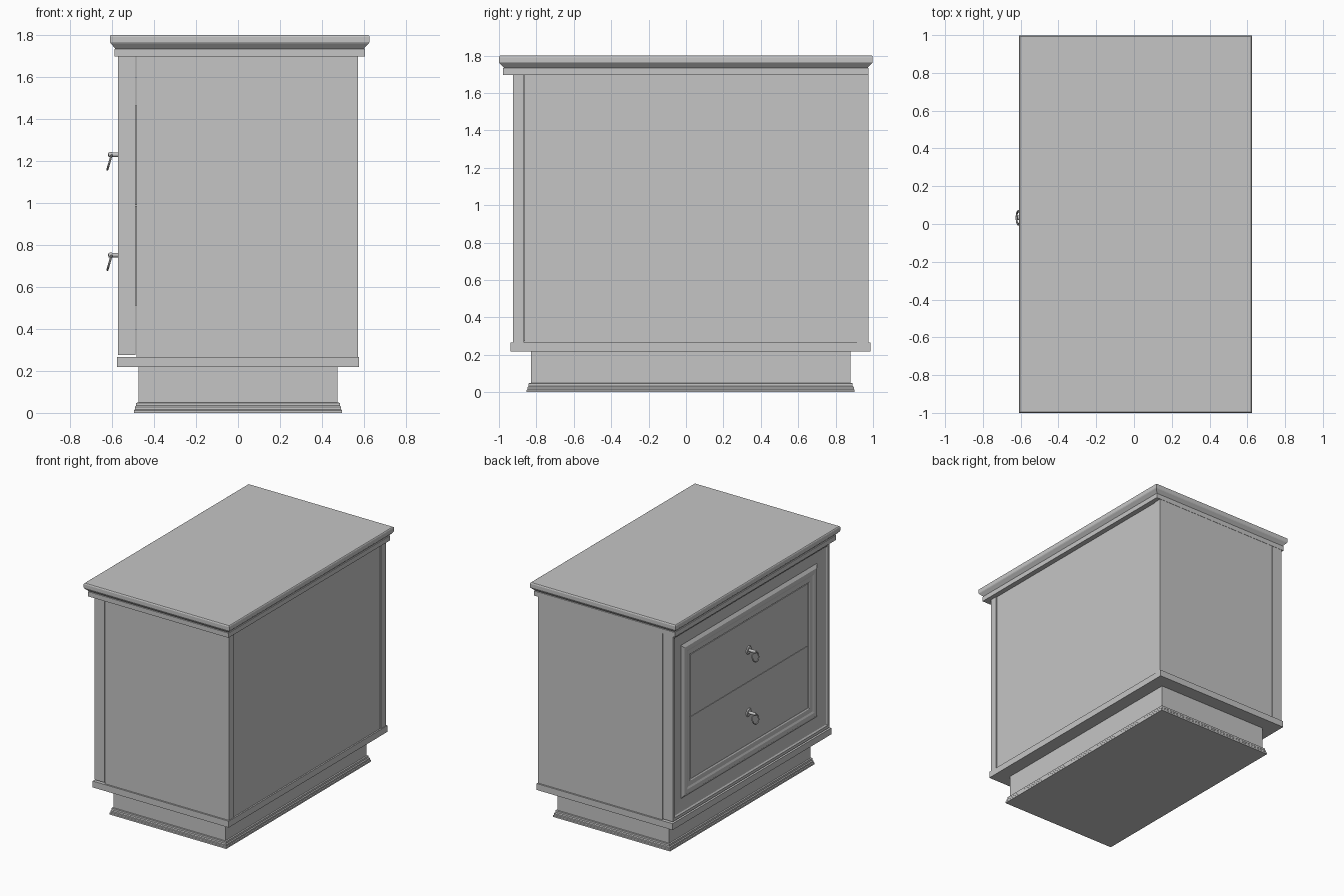
import bpy, bmesh, math
from mathutils import Vector, Matrix

if "Cube" in bpy.data.objects:
    bpy.data.objects.remove(bpy.data.objects["Cube"])

grey = bpy.data.materials.new("warm_grey")
grey.diffuse_color = (0.56, 0.56, 0.56, 1)
grey.use_nodes = True
grey.node_tree.nodes["Principled BSDF"].inputs["Base Color"].default_value = grey.diffuse_color
CY = 0.025  # centre line of the cabinet body


def make(name, bm, smooth=False):
    bmesh.ops.recalc_face_normals(bm, faces=bm.faces)
    me = bpy.data.meshes.new(name)
    bm.to_mesh(me)
    bm.free()
    me.materials.append(grey)
    ob = bpy.data.objects.new(name, me)
    bpy.context.collection.objects.link(ob)
    if smooth:
        bpy.ops.object.select_all(action='DESELECT')
        ob.select_set(True)
        bpy.context.view_layer.objects.active = ob
        bpy.ops.object.shade_smooth_by_angle(angle=math.radians(40))
    return ob


def loft(name, rings, closed=False):
    """Bridge four-cornered rings; cap the ends or join last to first."""
    bm = bmesh.new()
    vs = [[bm.verts.new(p) for p in r] for r in rings]
    pairs = list(zip(vs, vs[1:])) + ([(vs[-1], vs[0])] if closed else [])
    for a, b in pairs:
        for i in range(4):
            j = (i + 1) % 4
            bm.faces.new((a[i], a[j], b[j], b[i]))
    if not closed:
        bm.faces.new(vs[0])
        bm.faces.new(vs[-1])
    return make(name, bm)


def slab(name, x0, x1, y0, y1, profile):
    """Rectangular moulding: profile is a list of (outward offset, z)."""
    return loft(name, [[(x0 - o, y0 - o, z), (x1 + o, y0 - o, z),
                        (x1 + o, y1 + o, z), (x0 - o, y1 + o, z)] for o, z in profile])


def cylinder(bm, radius, x0, x1, y, z, tip=None):
    m = Matrix.Translation(((x0 + x1) / 2, y, z)) @ Matrix.Rotation(-math.pi / 2, 4, 'Y')
    bmesh.ops.create_cone(bm, cap_ends=True, segments=20, radius1=radius,
                          radius2=radius if tip is None else tip,
                          depth=abs(x1 - x0), matrix=m)


W, Z0, Z1 = 0.95, 0.275, 1.70   # half width, bottom and top of the front
BASE, TOP = 0.267, 1.698        # body between bottom board and top
SIDE = 0.06                     # side panel thickness

# Plinth with stepped foot moulding
slab("plinth", -0.474, 0.474, -0.83, 0.880,
     [(0.022, 0), (0.022, 0.012), (0.017, 0.017), (0.017, 0.028), (0.011, 0.034),
      (0.011, 0.048), (0, 0.049), (0, 0.218)])
# Projecting bottom board
slab("bottom_board", -0.577, 0.577, -0.937, 0.987, [(0, 0.218), (0, BASE)])
# Side panels flush with the front frame
for label, s in (("near", -1), ("far", 1)):
    ya, yb = sorted((CY + s * W, CY + s * (W - SIDE)))
    slab(label + "_side_panel", -0.483, 0.572, ya, yb, [(0, BASE), (0, TOP)])
# Back panel held between the sides, filling the carcass
slab("back_panel", -0.483, 0.566, CY - W + SIDE + 0.002, CY + W - SIDE - 0.002,
     [(0, BASE), (0, TOP)])
# Moulded top
slab("top_board", -0.61, 0.626, -1.0, 0.998,
     [(-0.021, 1.697), (-0.021, 1.733), (-0.026, 1.735), (-0.003, 1.760),
      (0, 1.766), (0, 1.791), (-0.002, 1.797), (-0.006, 1.80)])

# Mitred picture-frame moulding around the drawers: (inset, x)
frame_profile = [(0, -0.487), (0, -0.571), (0.022, -0.571), (0.032, -0.563),
                 (0.125, -0.551), (0.148, -0.567), (0.178, -0.567), (0.192, -0.561),
                 (0.225, -0.559), (0.233, -0.553), (0.233, -0.487)]
loft("front_frame", [[(x, CY - W + i, Z0 + i), (x, CY + W - i, Z0 + i),
                      (x, CY + W - i, Z1 - i), (x, CY - W + i, Z1 - i)]
                     for i, x in frame_profile], closed=True)

# Two drawers, each with a drop-ring pull
for label, z0, z1 in (("lower", 0.511, 0.986), ("upper", 0.989, 1.464)):
    slab(label + "_drawer", -0.555, -0.48, CY - 0.714, CY + 0.714, [(0, z0), (0, z1)])
    zc = (z0 + z1) / 2 + 0.003
    yc = CY + 0.008

    # Rose, post and knob
    bm = bmesh.new()
    cylinder(bm, 0.034, -0.553, -0.562, yc, zc, tip=0.026)
    cylinder(bm, 0.011, -0.56, -0.617, yc, zc)
    bmesh.ops.create_uvsphere(bm, u_segments=16, v_segments=8, radius=0.013,
                              matrix=Matrix.Translation((-0.606, yc, zc)))
    make(label + "_pull_post", bm, True)

    # Tilted ring
    bm = bmesh.new()
    n, k, R, r = 32, 8, 0.036, 0.005
    tilt = Matrix.Translation((-0.612, yc, zc - 0.036)) @ Matrix.Rotation(math.radians(16), 4, 'Y')
    grid = []
    for a in range(n):
        t = 2 * math.pi * a / n
        row = []
        for b in range(k):
            s = 2 * math.pi * b / k
            d = R + r * math.cos(s)
            row.append(bm.verts.new(tilt @ Vector((r * math.sin(s), d * math.cos(t), d * math.sin(t)))))
        grid.append(row)
    for a in range(n):
        for b in range(k):
            c, d = (a + 1) % n, (b + 1) % k
            bm.faces.new((grid[a][b], grid[c][b], grid[c][d], grid[a][d]))
    make(label + "_pull_ring", bm, True)
